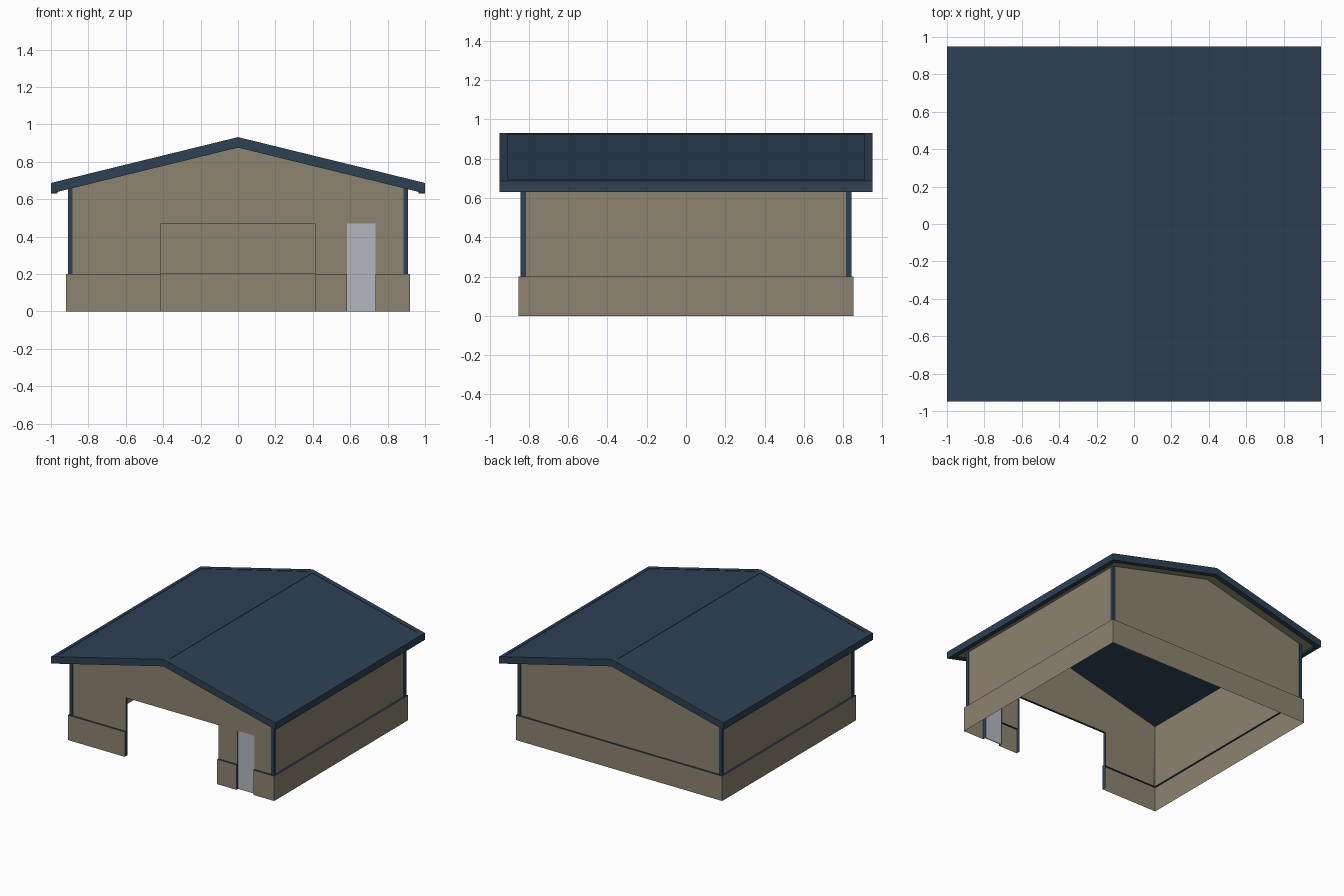
import bpy, bmesh
from mathutils import Vector

if "Cube" in bpy.data.objects:
    bpy.data.objects.remove(bpy.data.objects["Cube"])


def material(name, r, g, b):
    m = bpy.data.materials.new(name)
    m.diffuse_color = (r, g, b, 1)
    m.use_nodes = True
    m.node_tree.nodes["Principled BSDF"].inputs["Base Color"].default_value = m.diffuse_color
    return m


TAN = material("tan siding", 0.262, 0.231, 0.162)
NAVY = material("navy metal", 0.027, 0.052, 0.088)
GREY = material("pale grey door", 0.456, 0.479, 0.515)


def sheets(name, faces, mat):
    """Object from single faces: each is (corner points, outward direction)."""
    bm = bmesh.new()
    for pts, out in faces:
        f = bm.faces.new([bm.verts.new(p) for p in pts])
        f.normal_update()
        if f.normal.dot(Vector(out)) < 0:
            f.normal_flip()
    return finish(name, bm, mat)


def prism(name, profile, y0, y1, mat):
    """Closed prism: x-z profile run along y."""
    bm = bmesh.new()
    a = [bm.verts.new((x, y0, z)) for x, z in profile]
    b = [bm.verts.new((x, y1, z)) for x, z in profile]
    bm.faces.new(a)
    bm.faces.new(b[::-1])
    n = len(a)
    for i in range(n):
        j = (i + 1) % n
        bm.faces.new((a[i], b[i], b[j], a[j]))
    bmesh.ops.recalc_face_normals(bm, faces=bm.faces)
    return finish(name, bm, mat)


def finish(name, bm, mat):
    me = bpy.data.meshes.new(name)
    bm.to_mesh(me)
    bm.free()
    me.materials.append(mat)
    ob = bpy.data.objects.new(name, me)
    bpy.context.collection.objects.link(ob)
    return ob


def box(name, x0, x1, y0, y1, z0, z1, mat):
    return prism(name, [(x0, z0), (x1, z0), (x1, z1), (x0, z1)], y0, y1, mat)


def h(x):
    """Roof top height."""
    return 0.932 - 0.245 * abs(x)


BX, BY = 0.92, 0.853      # base walls
WX, WY = 0.905, 0.838     # upper walls
ZB, ZO = 0.20, 0.47       # base height, opening height
G, D0, D1 = 0.412, 0.583, 0.735   # garage half width, door sides
L = 0.003                 # roof panels sit this far under the trim

# Base walls and their navy ledges
base, ledge = [], []
runs = [(-BX, -G, -1), (G, D0, -1), (D1, BX, -1), (-BX, BX, 1)]
for a, b, s in runs:
    base.append(([(a, s*BY, 0), (b, s*BY, 0), (b, s*BY, ZB), (a, s*BY, ZB)], (0, s, 0)))
    ledge.append(([(a, s*BY, ZB), (b, s*BY, ZB), (b, s*WY, ZB), (a, s*WY, ZB)], (0, 0, 1)))
for s in (-1, 1):
    base.append(([(s*BX, -BY, 0), (s*BX, BY, 0), (s*BX, BY, ZB), (s*BX, -BY, ZB)], (s, 0, 0)))
    ledge.append(([(s*BX, -WY, ZB), (s*BX, WY, ZB), (s*WX, WY, ZB), (s*WX, -WY, ZB)], (0, 0, 1)))
sheets("base_walls", base, TAN)
sheets("base_ledge", ledge, NAVY)

# Upper walls: front with two notches, plain back and sides
top = [(WX, h(WX) - L), (0, h(0) - L), (-WX, h(WX) - L), (-WX, ZB)]
front = top + [(-G, ZB), (-G, ZO), (G, ZO), (G, ZB), (D0, ZB), (D0, ZO), (D1, ZO), (D1, ZB), (WX, ZB)]
upper = [([(x, -WY, z) for x, z in front], (0, -1, 0)),
         ([(x, WY, z) for x, z in top + [(WX, ZB)]], (0, 1, 0))]
for s in (-1, 1):
    zt = h(WX) - L
    upper.append(([(s*WX, -WY, ZB), (s*WX, WY, ZB), (s*WX, WY, zt), (s*WX, -WY, zt)], (s, 0, 0)))
sheets("upper_walls", upper, TAN)

# Corner trims
for sx in (-1, 1):
    for sy in (-1, 1):
        x0, x1 = sorted((sx*0.884, sx*0.91))
        xs0, xs1 = sorted((sx*WX, sx*0.91))
        ya, yb = sorted((sy*WY, sy*0.843))
        yc, yd = sorted((sy*0.815, sy*WY))
        box("corner_trim_front", x0, x1, ya, yb, ZB, 0.675, NAVY)
        box("corner_trim_side", xs0, xs1, yc, yd, ZB, 0.675, NAVY)

# Linings of the garage and door openings
jamb = []
for a, b in ((-G, G), (D0, D1)):
    for x, s in ((a, 1), (b, -1)):
        jamb.append(([(x, -BY, 0), (x, -0.82, 0), (x, -0.82, ZB), (x, -BY, ZB)], (s, 0, 0)))
        jamb.append(([(x, -WY, ZB), (x, -0.82, ZB), (x, -0.82, ZO), (x, -WY, ZO)], (s, 0, 0)))
    jamb.append(([(a, -WY, ZO), (b, -WY, ZO), (b, -0.82, ZO), (a, -0.82, ZO)], (0, 0, -1)))
sheets("opening_linings", jamb, NAVY)

# Side door
box("side_door", D0, D1, -0.832, -0.825, 0, ZO, GREY)

# Roof panels, one sheet per slope
panels, soffit = [], []
for s in (-1, 1):
    panels.append(([(0, -0.94, h(0) - L), (s*0.99, -0.94, h(0.99) - L),
                    (s*0.99, 0.94, h(0.99) - L), (0, 0.94, h(0) - L)], (0, 0, 1)))
    # Tan soffits under the side eaves and gable overhangs
    u = 0.048
    soffit.append(([(s*WX, -0.912, h(WX) - u), (s*0.966, -0.912, h(0.966) - u),
                    (s*0.966, 0.912, h(0.966) - u), (s*WX, 0.912, h(WX) - u)], (0, 0, -1)))
    for t in (-1, 1):
        soffit.append(([(0, t*WY, h(0) - u), (s*WX, t*WY, h(WX) - u),
                        (s*WX, t*0.912, h(WX) - u), (0, t*0.912, h(0) - u)], (0, 0, -1)))
sheets("roof_panels", panels, NAVY)
sheets("soffits", soffit, TAN)

# Gable fascia boards, eave fascia boards and ridge cap
d = 0.056
for t in (-1, 1):
    y0, y1 = sorted((t*0.91, t*0.95))
    prism("gable_fascia", [(-1, h(1)), (0, h(0)), (1, h(1)), (1, h(1) - d),
                           (0, h(0) - d), (-1, h(1) - d)], y0, y1, NAVY)
    prism("eave_fascia", [(t*0.964, h(0.964)), (t, h(1)), (t, h(1) - d), (t*0.964, h(1) - d)],
          -0.91, 0.91, NAVY)
c = 0.025
prism("ridge_cap", [(-c, h(c)), (0, h(0)), (c, h(c)), (c, h(c) - 0.006), (0, h(0) - 0.006),
                    (-c, h(c) - 0.006)], -0.91, 0.91, NAVY)
